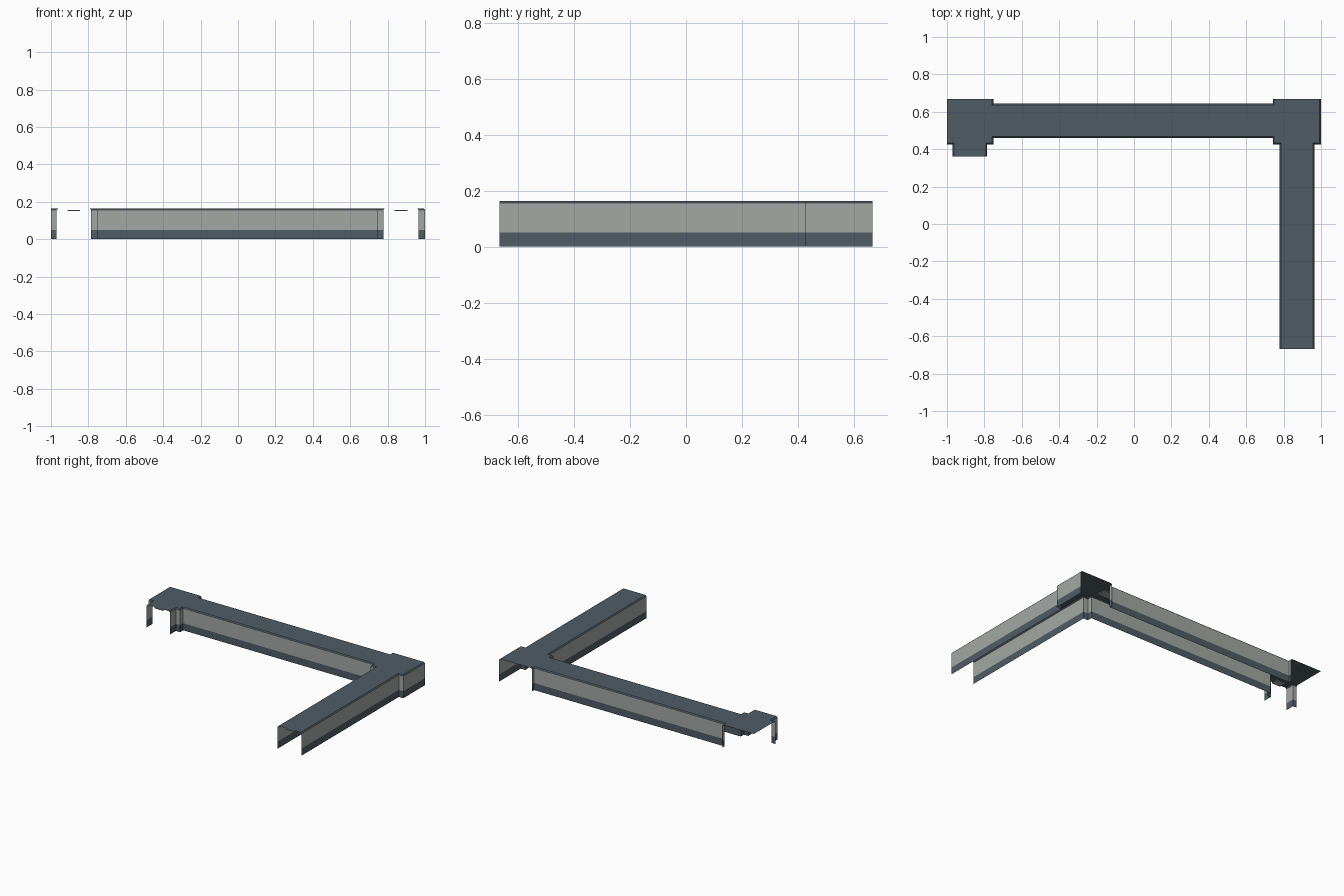
import bpy, bmesh
from mathutils import Vector

if "Cube" in bpy.data.objects:
    bpy.data.objects.remove(bpy.data.objects["Cube"])


def material(name, rgb):
    m = bpy.data.materials.new(name)
    m.diffuse_color = (*rgb, 1)
    m.use_nodes = True
    m.node_tree.nodes["Principled BSDF"].inputs["Base Color"].default_value = m.diffuse_color
    return m


SLATE = material("slate", (0.08, 0.108, 0.128))
PALE = material("pale grey", (0.37, 0.395, 0.375))

HEIGHT, BAND, CHAMFER = 0.163, 0.05, 0.007

# Corridor outline, counter-clockwise: x, y, and whether the edge starting there is walled
outline = [
    (-0.97, 0.36, 0), (-0.785, 0.36, 1), (-0.785, 0.425, 1), (-0.752, 0.425, 1),
    (-0.752, 0.46, 1), (0.742, 0.46, 1), (0.742, 0.425, 1), (0.778, 0.425, 1),
    (0.778, -0.667, 0), (0.965, -0.667, 1), (0.965, 0.425, 1), (1.0, 0.425, 1),
    (1.0, 0.667, 0), (0.742, 0.667, 1), (0.742, 0.643, 1), (-0.752, 0.643, 1),
    (-0.752, 0.667, 0), (-1.0, 0.667, 0), (-1.0, 0.425, 1), (-0.97, 0.425, 1),
]
count = len(outline)
corners = [Vector((x, y, 0)) for x, y, _ in outline]
walled = [w for _, _, w in outline]


def inward(i):
    d = (corners[(i + 1) % count] - corners[i]).normalized()
    return Vector((-d.y, d.x, 0)) * CHAMFER * walled[i]


# Roof edge is pulled in over walled edges only
roof_edge = [corners[i] + inward(i) + inward(i - 1) for i in range(count)]


def mesh_object(name, faces, mats):
    bm = bmesh.new()
    for pts, mat in faces:
        f = bm.faces.new([bm.verts.new(p) for p in pts])
        f.material_index = mat
    bmesh.ops.remove_doubles(bm, verts=bm.verts, dist=0.0005)
    mesh = bpy.data.meshes.new(name)
    bm.to_mesh(mesh)
    bm.free()
    for m in mats:
        mesh.materials.append(m)
    obj = bpy.data.objects.new(name, mesh)
    bpy.context.collection.objects.link(obj)
    return obj


def at(p, z):
    return Vector((p.x, p.y, z))


# Roof sheet
mesh_object("roof", [([at(p, HEIGHT) for p in roof_edge], 0)], [SLATE])

# Walls: dark skirting, pale panel, dark chamfer up to the roof
wall_faces = []
for i in range(count):
    if not walled[i]:
        continue
    j = (i + 1) % count
    a, b = corners[i], corners[j]
    shoulder = HEIGHT - CHAMFER
    wall_faces += [
        ([at(a, 0), at(b, 0), at(b, BAND), at(a, BAND)], 0),
        ([at(a, BAND), at(b, BAND), at(b, shoulder), at(a, shoulder)], 1),
        ([at(a, shoulder), at(b, shoulder), at(roof_edge[j], HEIGHT), at(roof_edge[i], HEIGHT)], 0),
    ]
mesh_object("walls", wall_faces, [SLATE, PALE])


# Ceiling strips hung under the roof along each passage
def ceiling_strip(name, x0, x1, y0, y1):
    bpy.ops.mesh.primitive_cube_add(size=1, location=((x0 + x1) / 2, (y0 + y1) / 2, 0.153))
    obj = bpy.context.object
    obj.name = name
    obj.scale = (x1 - x0, y1 - y0, 0.007)
    obj.data.materials.append(PALE)


ceiling_strip("long_ceiling_strip", -0.75, 0.74, 0.518, 0.585)
ceiling_strip("side_ceiling_strip", 0.838, 0.905, -0.66, 0.42)
ceiling_strip("stub_ceiling_strip", -0.911, -0.844, 0.365, 0.42)
